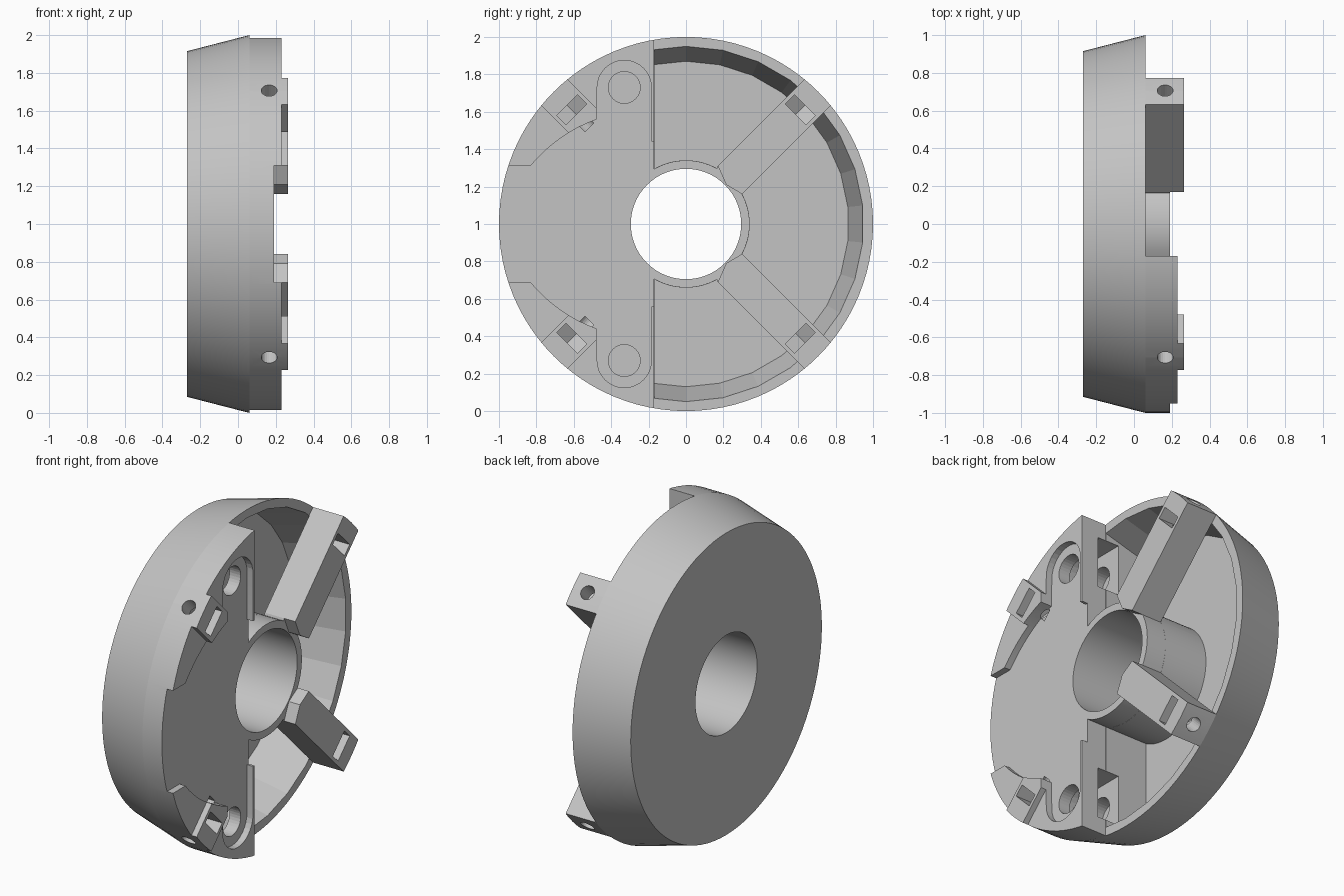
import bpy, bmesh
from math import sin, cos, pi, radians
from mathutils import Matrix, Vector

cube = bpy.data.objects.get("Cube")
if cube:
    bpy.data.objects.remove(cube)

gray = bpy.data.materials.new("plain_gray")
gray.use_nodes = True
gray.diffuse_color = (0.55, 0.55, 0.55, 1)
gray.node_tree.nodes["Principled BSDF"].inputs["Base Color"].default_value = gray.diffuse_color

CENTRE = Vector((0, 0, 1))
AXIAL = Matrix(((0, 0, 1), (1, 0, 0), (0, 1, 0)))  # profile in y, z; extruded along x


def radial(angle):
    # profile in tangent, x; extruded outward from the axis
    c, s = cos(angle), sin(angle)
    return Matrix(((0, 1, 0), (-s, 0, c), (c, 0, s)))


def finish(bm, name):
    bmesh.ops.recalc_face_normals(bm, faces=bm.faces)
    mesh = bpy.data.meshes.new(name)
    bm.to_mesh(mesh)
    bm.free()
    mesh.materials.append(gray)
    ob = bpy.data.objects.new(name, mesh)
    bpy.context.collection.objects.link(ob)
    return ob


def prism(name, pts, a, b, frame=AXIAL):
    bm = bmesh.new()
    low, high = ([bm.verts.new(frame @ Vector((u, v, w)) + CENTRE) for u, v in pts] for w in (a, b))
    n = len(pts)
    bm.faces.new(low)
    bm.faces.new(high)
    for i in range(n):
        j = (i + 1) % n
        bm.faces.new((low[i], low[j], high[j], high[i]))
    return finish(bm, name)


def lathe(name, profile, segs):
    bm = bmesh.new()
    rings = [[bm.verts.new(CENTRE + Vector((x, r * sin(2 * pi * k / segs), r * cos(2 * pi * k / segs))))
              for k in range(segs)] for x, r in profile]
    for i, ring in enumerate(rings):
        nxt = rings[(i + 1) % len(rings)]
        for k in range(segs):
            m = (k + 1) % segs
            bm.faces.new((ring[k], ring[m], nxt[m], nxt[k]))
    return finish(bm, name)


def arc(cu, cv, r, start, end, n):
    angles = [radians(start + (end - start) * i / n) for i in range(n + 1)]
    return [(cu + r * cos(t), cv + r * sin(t)) for t in angles]


def circle(cu, cv, r, n=32):
    return arc(cu, cv, r, 0, 360, n)[:-1]


def flip(pts):
    return [(u, -v) for u, v in reversed(pts)]


def cut(target, cutter):
    mod = target.modifiers.new("cut", 'BOOLEAN')
    mod.operation = 'DIFFERENCE'
    mod.solver = 'EXACT'
    mod.object = cutter
    bpy.context.view_layer.objects.active = target
    bpy.ops.object.modifier_apply(modifier=mod.name)
    bpy.data.objects.remove(cutter)


# Solid disc with tapered back and central bore
TOP, RIM, FLOOR, STEP, WALL = 0.265, 0.06, 0.19, 0.23, -0.17
body = lathe("slotted_hub_disc", [(-0.27, 0.295), (-0.27, 0.915), (RIM, 1), (TOP, 1), (TOP, 0.295)], 96)

# Open sectors between the two arms, above the rim
side = arc(0, 0, 0.34, 120, 61, 10) + [(0.17, 0.311), (1.2, 1.341), (WALL, 1.341)]
cut(body, prism("upper_sector", side, RIM, 0.5))
cut(body, prism("lower_sector", flip(side), RIM, 0.5))
wedge = arc(0, 0, 0.34, 28, -28, 10) + [(1.3, -1.159), (1.3, 1.159)]
cut(body, prism("rear_sector", wedge, RIM, 0.5))

# Faceted cavity under the arms, leaving the hub tube
cavity = lathe("cavity", [(-0.23, 0.2), (-0.23, 0.87), (RIM + 0.001, 0.95), (RIM + 0.001, 0.2)], 30)
cut(cavity, prism("hub_core", circle(0, 0, 0.3405, 96), -0.5, 0.5))
cut(cavity, prism("front_half", [(-2, -2), (WALL + 0.0005, -2), (WALL + 0.0005, 2), (-2, 2)], -0.5, 0.5))
cut(body, cavity)

# Recessed front floor, rounded slots and hub top
half = [(0.36, 0.1), (0.3, 0.16), (0.215, 0.21), (0.17, 0.311), (0.17, 0.44), (-0.185, 0.44)]
half += arc(-0.33, 0.73, 0.145, 0, 180, 16)
half += arc(-0.2, -0.21, 0.818, 110, 140.5, 8)
half += [(-1.2, 0.31)]
cut(body, prism("floor_recess", half + flip(half), FLOOR, 0.5))

# Raised step, leaving four corner posts standing
cut(body, prism("front_step", [(-0.141, 0), (-1.3, 1.159), (-1.3, -1.159)], STEP, 0.5))
corner = [(-0.16, 0.301), (-1.1, 1.241), (-0.16, 1.241)]
cut(body, prism("upper_step", corner, STEP, 0.5))
cut(body, prism("lower_step", flip(corner), STEP, 0.5))

# Blind bolt holes and side pockets
pocket = arc(-0.33, 0.73, 0.155, 90, 270, 16) + [(-0.1, 0.575), (-0.1, 0.885)]
for turn in (list, flip):
    cut(body, prism("bolt_hole", turn(circle(-0.33, 0.73, 0.085)), -0.12, 0.5))
    cut(body, prism("side_pocket", turn(pocket), -0.03, 0.115))

# Radial screw holes with nut slots in arms and posts
nut = [(-0.078, 0.4), (-0.078, 0.12), (0, 0.075), (0.078, 0.12), (0.078, 0.4)]
for quarter in range(4):
    frame = radial(pi / 4 + quarter * pi / 2)
    cut(body, prism("screw_hole", circle(0, 0.165, 0.042, 24), 0.73, 1.2, frame))
    cut(body, prism("nut_slot", nut, 0.828, 0.898, frame))

# Smooth round walls, sharp edges
for ob in bpy.context.selected_objects:
    ob.select_set(False)
body.select_set(True)
bpy.context.view_layer.objects.active = body
bpy.ops.object.shade_smooth_by_angle(angle=radians(11))
